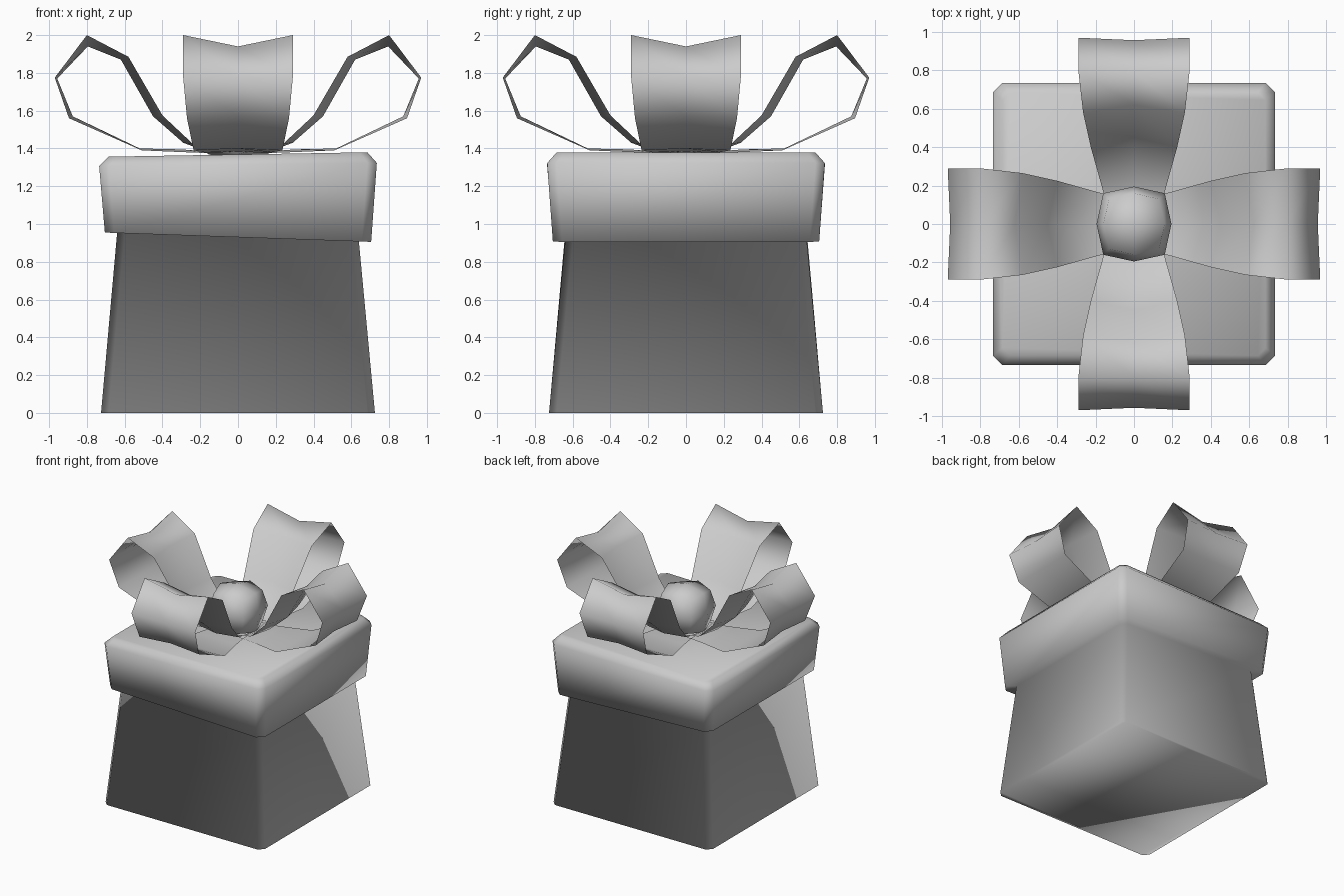
import bpy, bmesh
from math import pi
from mathutils import Matrix

if "Cube" in bpy.data.objects:
    bpy.data.objects.remove(bpy.data.objects["Cube"])


def finish(bm, name):
    bmesh.ops.recalc_face_normals(bm, faces=bm.faces[:])
    for f in bm.faces:
        f.smooth = True
    me = bpy.data.meshes.new(name)
    bm.to_mesh(me)
    bm.free()
    ob = bpy.data.objects.new(name, me)
    bpy.context.collection.objects.link(ob)
    return ob


def ring(bm, half, cut, z, slope):
    # square outline with chamfered corners, tilted along x by slope
    a, b = half, half - cut
    pts = [(a, -b), (a, b), (b, a), (-b, a), (-a, b), (-a, -b), (-b, -a), (b, -a)]
    return [bm.verts.new((x, y, z + slope * x)) for x, y in pts]


# Box body and overhanging lid as one continuous smooth shell
bm = bmesh.new()
profile = [(0.725, 0.04, 0.0, 0.0),
           (0.64, 0.04, 0.93, -0.035),
           (0.705, 0.05, 0.93, -0.035),
           (0.735, 0.05, 1.315, 0.011),
           (0.685, 0.04, 1.368, 0.017)]
rings = [ring(bm, *p) for p in profile]
for r0, r1 in zip(rings, rings[1:]):
    for i in range(8):
        j = (i + 1) % 8
        bm.faces.new((r0[i], r0[j], r1[j], r1[i]))
bm.faces.new(rings[0][::-1])
bm.faces.new(rings[-1])
finish(bm, "gift_box")

# Bow loop: edge radius, edge z, centre radius, centre z, half width
LOOP = [(0.15, 1.40, 0.17, 1.385, 0.155),
        (0.24, 1.425, 0.29, 1.43, 0.18),
        (0.40, 1.575, 0.45, 1.57, 0.225),
        (0.58, 1.885, 0.62, 1.87, 0.265),
        (0.80, 2.00, 0.795, 1.94, 0.29),
        (0.97, 1.775, 0.957, 1.77, 0.29),
        (0.895, 1.56, 0.875, 1.57, 0.27),
        (0.51, 1.39, 0.52, 1.40, 0.235),
        (0.28, 1.38, 0.30, 1.395, 0.18),
        (0.15, 1.375, 0.17, 1.385, 0.155)]


def bow_loop(name, angle):
    bm = bmesh.new()
    rows = [[bm.verts.new(p) for p in ((er, -w, ez), (cr, 0, cz), (er, w, ez))]
            for er, ez, cr, cz, w in LOOP]
    for a, b in zip(rows, rows[1:]):
        for i in (0, 1):
            bm.faces.new((a[i], a[i + 1], b[i + 1], b[i]))
    bm.transform(Matrix.Rotation(angle, 4, 'Z'))
    finish(bm, name)


for k, side in enumerate(("right", "back", "left", "front")):
    bow_loop("bow_loop_" + side, k * pi / 2)

# Knot: rounded low-poly cube in the middle of the bow
bm = bmesh.new()
bmesh.ops.create_cube(bm, size=2)
bmesh.ops.subdivide_edges(bm, edges=bm.edges[:], cuts=1, use_grid_fill=True)
SCALE = {1: 0.195, 2: 0.16, 3: 0.13}
for v in bm.verts:
    v.co *= SCALE[sum(abs(c) > 0.5 for c in v.co)]
    v.co.z += 1.53
finish(bm, "bow_knot")
